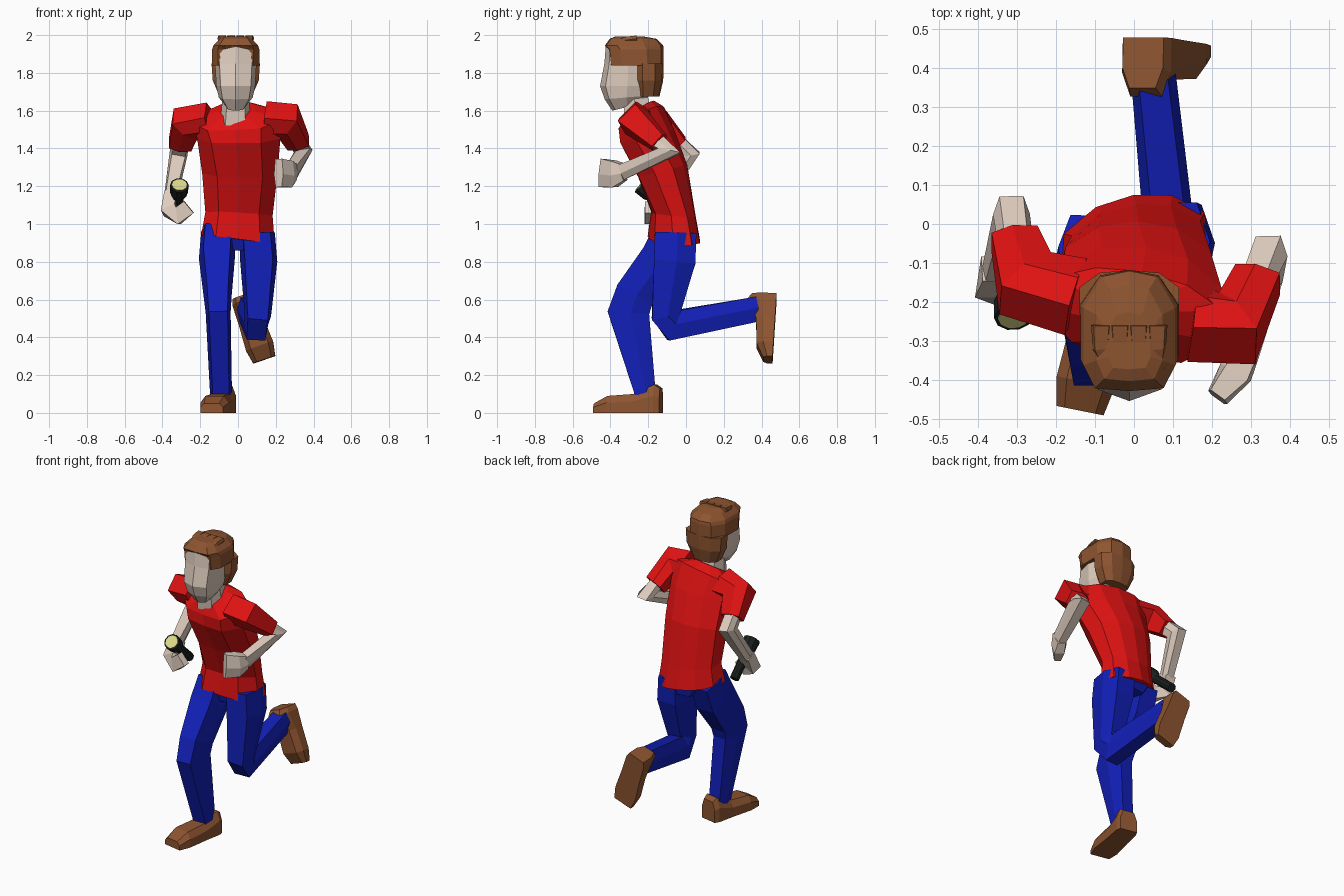
import bpy, bmesh, math
from mathutils import Vector as V, Matrix


def material(name, rgb):
    m = bpy.data.materials.new(name)
    m.diffuse_color = (*rgb, 1)
    return m


RED = material("red_cloth", (0.75, 0.006, 0.006))
BLUE = material("blue_cloth", (0.006, 0.014, 0.48))
SKIN = material("skin", (0.74, 0.61, 0.52))
BROWN = material("brown", (0.27, 0.09, 0.03))
BLACK = material("black", (0.012, 0.014, 0.014))
GLASS = material("lens", (0.7, 0.7, 0.25))

# Cross-sections in (side, depth) units
LIMB = [(-.75, -1), (.75, -1), (1, .1), (.65, 1), (-.65, 1), (-1, .1)]
TORSO = [(-1, -.3), (-.6, -1), (0, -1.05), (.6, -1), (1, -.3), (.93, .5),
         (.5, .95), (0, 1.08), (-.5, .95), (-.93, .5)]
FACE = [(0, -1), (.78, -.8), (1, 0), (.7, 1), (-.7, 1), (-1, 0), (-.78, -.8)]
HAIR = [(-.75, -1), (0, -1.05), (.75, -1), (1, -.6), (1, .4), (.6, .95),
        (0, 1.05), (-.6, .95), (-1, .4), (-1, -.6)]
BOX = [(-1, -1), (1, -1), (1, 1), (-1, 1)]
ROUND = [(math.cos(i * math.pi / 5), math.sin(i * math.pi / 5)) for i in range(10)]


def skin_rings(name, rings, mat):
    """Join rings of points into one closed flat-shaded surface."""
    bm = bmesh.new()
    loops = [[bm.verts.new(p) for p in r] for r in rings]
    n = len(loops[0])
    for a, b in zip(loops, loops[1:]):
        for i in range(n):
            j = (i + 1) % n
            bm.faces.new((a[i], a[j], b[j], b[i]))
    bm.faces.new(loops[0])
    bm.faces.new(loops[-1])
    bmesh.ops.recalc_face_normals(bm, faces=bm.faces)
    me = bpy.data.meshes.new(name)
    bm.to_mesh(me)
    bm.free()
    me.materials.append(mat)
    ob = bpy.data.objects.new(name, me)
    bpy.context.collection.objects.link(ob)
    return ob


def framed(name, rings, mat, profile):
    """Rings given as centre, side vector, depth vector."""
    return skin_rings(name, [[V(c) + u * V(s) + v * V(d) for u, v in profile]
                             for c, s, d in rings], mat)


def limb(name, path, mat, profile=LIMB, ref=(1, 0, 0)):
    """Rings given as centre, half width, half depth, mitred along the path."""
    pts = [V(p[0]) for p in path]
    seg = [(b - a).normalized() for a, b in zip(pts, pts[1:])]
    rings = []
    for i, (c, a, b) in enumerate(path):
        t = (seg[max(i - 1, 0)] + seg[min(i, len(seg) - 1)]).normalized()
        d = V(ref).cross(t).normalized()
        s = t.cross(d)
        rings.append((c, s * a, d * b))
    return framed(name, rings, mat, profile)


# Shirt body: leaning forward, twisted from hips to shoulders
framed("shirt_body", [
    ((.0, -.06, .915), (.195, .03, -.025), (0, .125, -.005)),
    ((.005, -.065, 1.05), (.178, .02, -.01), (0, .108, -.01)),
    ((.01, -.125, 1.28), (.2, -.005, 0), (0, .122, .03)),
    ((.01, -.20, 1.46), (.22, -.03, 0), (.02, .13, .03)),
    ((0, -.23, 1.56), (.235, -.045, .01), (.02, .10, .06)),
    ((-.01, -.24, 1.61), (.10, -.02, 0), (.01, .065, .04)),
], RED, TORSO)

# Short sleeves
DIAG = (0, .7, .7)
limb("sleeve_right", [((-.15, -.19, 1.545), .085, .085), ((-.28, -.155, 1.53), .085, .085),
                      ((-.307, -.04, 1.42), .055, .06)], RED, ref=DIAG)
limb("sleeve_left", [((.15, -.25, 1.545), .085, .085), ((.265, -.265, 1.54), .085, .085),
                     ((.318, -.14, 1.43), .055, .06)], RED, ref=DIAG)

# Bare arms
limb("arm_right", [((-.30, -.08, 1.46), .045, .045), ((-.315, .02, 1.37), .048, .052),
                   ((-.355, -.12, 1.15), .036, .036)], SKIN)
limb("arm_left", [((.30, -.18, 1.46), .045, .045), ((.345, -.09, 1.385), .05, .06),
                  ((.285, -.34, 1.275), .036, .042)], SKIN)

# Hands: one curled round the torch, one closed fist
limb("hand_right", [((-.355, -.115, 1.16), .036, .036), ((-.365, -.16, 1.075), .034, .04),
                    ((-.315, -.19, 1.045), .03, .045), ((-.26, -.195, 1.09), .022, .04)],
     SKIN, BOX, ref=(0, 1, 0))
limb("hand_left", [((.288, -.33, 1.275), .036, .045), ((.262, -.38, 1.265), .045, .07),
                   ((.215, -.445, 1.27), .03, .075)], SKIN)

# Torch
axis = V((.05, -.75, .66)).normalized()
lens = V((-.31, -.24, 1.205))
limb("torch_body", [(lens - axis * d, r, r) for d, r in
                    ((.27, .028), (.10, .028), (.06, .047), (0, .05))], BLACK, ROUND)
limb("torch_lens", [(lens - axis * .01, .04, .04), (lens + axis * .004, .04, .04)], GLASS, ROUND)

# Trousers
framed("trouser_seat", [((0, -.055, .86), (.07, .01, 0), (0, .09, 0)),
                        ((0, -.06, .95), (.15, .02, 0), (0, .11, 0))], BLUE, LIMB)
limb("trouser_right", [((-.105, -.07, .96), .09, .10), ((-.112, -.13, .82), .095, .11),
                       ((-.108, -.27, .63), .075, .105), ((-.105, -.305, .53), .066, .11),
                       ((-.09, -.215, .10), .058, .055)], BLUE)
limb("trouser_left", [((.1, -.055, .95), .095, .11), ((.11, -.06, .80), .098, .11),
                      ((.105, -.105, .515), .07, .078), ((.095, -.065, .465), .066, .085),
                      ((.05, .38, .55), .058, .066)], BLUE)


# Shoes: toe along local -y, sole on local z = 0
def shoe(name, origin, back, up):
    y = V(back).normalized()
    x = y.cross(V(up)).normalized()
    z = x.cross(y)
    o = V(origin)
    rings = []
    for d, w, h in ((.08, .055, .13), (.05, .066, .15), (-.06, .068, .10),
                    (-.20, .076, .09), (-.275, .062, .05)):
        sec = [(-w, 0), (w, 0), (w, .6 * h), (.65 * w, h), (-.65 * w, h), (-w, .6 * h)]
        rings.append([o + x * u + y * d + z * v for u, v in sec])
    skin_rings(name, rings, BROWN)


shoe("shoe_right", (-.085, -.21, 0), (.2, 1, 0), (0, 0, 1))
shoe("shoe_left", (.05, .475, .54), (-.32, .06, .93), (0, -1, 0))

# Neck and faceted head
limb("neck", [((-.015, -.25, 1.53), .08, .072), ((-.01, -.27, 1.69), .07, .065)], SKIN)


def level(z, y, w, d, tilt=0):
    return ((-.012, y, z), (w, 0, 0), (0, d, tilt))


framed("head", [level(1.62, -.31, .05, .08, .02), level(1.67, -.315, .09, .115, .01),
                level(1.73, -.31, .103, .145), level(1.85, -.305, .11, .127),
                level(1.94, -.305, .105, .12)], SKIN, FACE)

# Hair: crown, nape and small fringe tufts
framed("hair_crown", [level(1.84, -.26, .126, .135), level(1.925, -.265, .125, .14),
                      level(1.945, -.275, .118, .147), level(1.98, -.28, .085, .118),
                      level(1.993, -.30, .055, .07)], BROWN, HAIR)
framed("hair_nape", [level(1.675, -.195, .085, .052), level(1.76, -.19, .122, .066),
                     level(1.85, -.19, .128, .068)], BROWN, HAIR)
for row, (y, z) in enumerate(((-.37, 1.952), (-.32, 1.975))):
    for i in range(4):
        x = -.012 + (i - 1.5) * .048
        limb(f"hair_tuft_{row}_{i}", [((x, y + .06, z + .008), .026, .015),
                                      ((x, y, z), .022, .016),
                                      ((x + .008, y - .055, z - .012), .003, .004)], BROWN)
